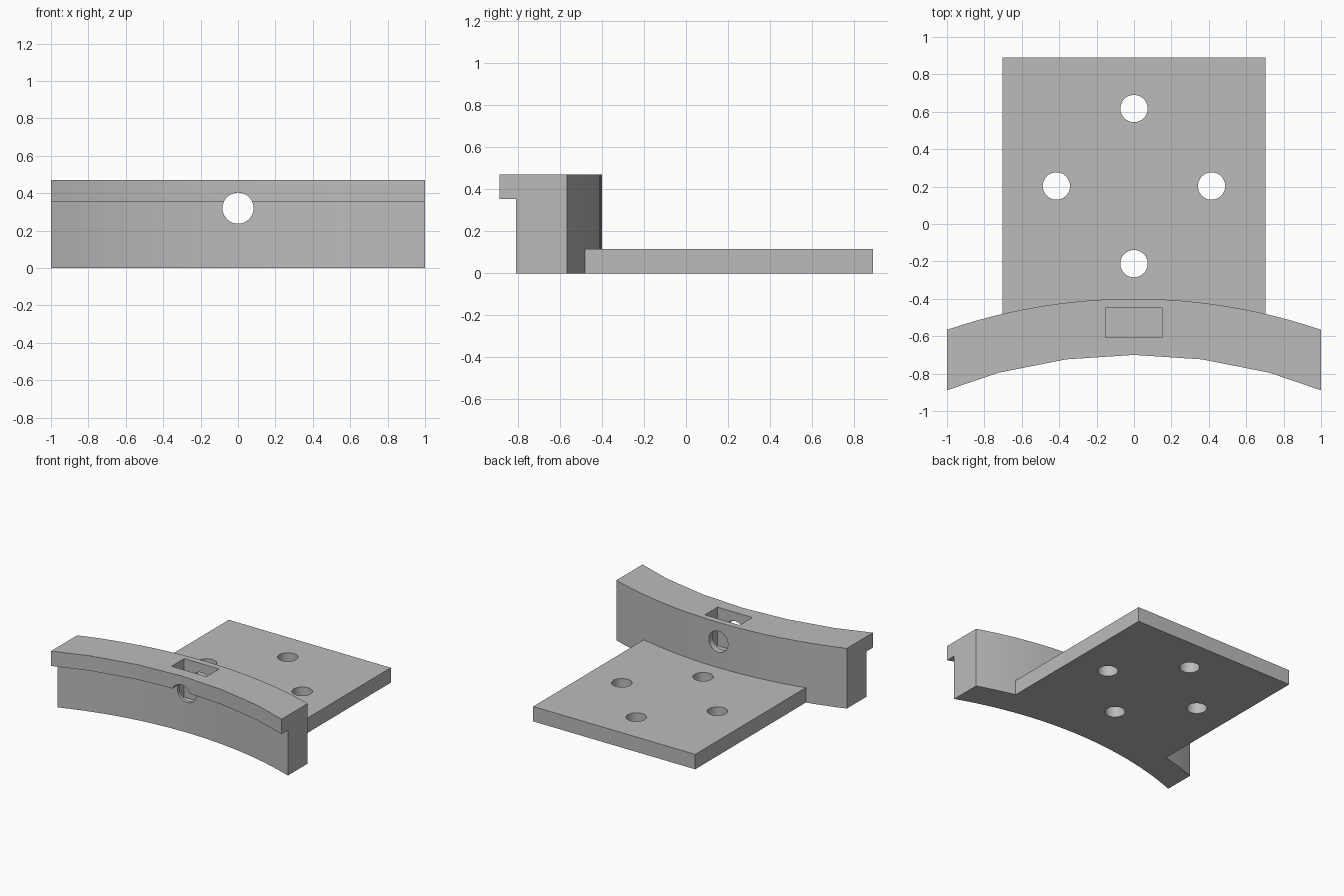
import bpy, bmesh, math

cube = bpy.data.objects.get("Cube")
if cube:
    bpy.data.objects.remove(cube, do_unlink=True)

ARC_Y = -3.5          # centre of the curved wall
TOP = 0.472
LIP_Z = 0.355
PLATE_Z = 0.117

grey = bpy.data.materials.new("plain grey")
grey.use_nodes = True
colour = (0.5, 0.5, 0.5, 1)
grey.diffuse_color = colour
grey.node_tree.nodes["Principled BSDF"].inputs["Base Color"].default_value = colour


def prism(name, outline, z0, z1):
    """Extrude a flat outline from z0 up to z1."""
    bm = bmesh.new()
    face = bm.faces.new([bm.verts.new((x, y, z0)) for x, y in outline])
    grown = bmesh.ops.extrude_face_region(bm, geom=[face])["geom"]
    verts = [v for v in grown if isinstance(v, bmesh.types.BMVert)]
    bmesh.ops.translate(bm, verts=verts, vec=(0, 0, z1 - z0))
    bmesh.ops.recalc_face_normals(bm, faces=bm.faces)
    mesh = bpy.data.meshes.new(name)
    bm.to_mesh(mesh)
    bm.free()
    mesh.materials.append(grey)
    obj = bpy.data.objects.new(name, mesh)
    bpy.context.collection.objects.link(obj)
    return obj


def box(name, x, y0, y1, z0, z1):
    return prism(name, [(-x, y0), (x, y0), (x, y1), (-x, y1)], z0, z1)


def cylinder(name, radius, centre, length, along_y=False):
    ring = [i * math.tau / 48 for i in range(48)]
    obj = prism(name, [(radius * math.cos(a), radius * math.sin(a)) for a in ring],
                -length / 2, length / 2)
    obj.location = centre
    if along_y:
        obj.rotation_euler.x = math.pi / 2
    return obj


def arc(radius, steps=24):
    """Points of a wall arc from x = -1 to x = 1."""
    xs = [-1 + 2 * i / steps for i in range(steps + 1)]
    return [(x, ARC_Y + math.sqrt(radius ** 2 - x * x)) for x in xs]


def combine(target, other, operation):
    mod = target.modifiers.new(other.name, "BOOLEAN")
    mod.operation = operation
    mod.solver = "EXACT"
    mod.object = other
    bpy.context.view_layer.update()
    bpy.context.view_layer.objects.active = target
    bpy.ops.object.modifier_apply(modifier=mod.name)
    bpy.data.objects.remove(other, do_unlink=True)


# Curved wall
bracket = prism("mounting_bracket", arc(2.87) + arc(3.1)[::-1], 0, TOP)

# Overhanging lip with a coarsely faceted front edge
half = [(2.8 * math.sin(math.radians(a)), ARC_Y + 2.8 * math.cos(math.radians(a)))
        for a in (7.5, 15)]
half.append((1, -0.889))
front = [(-x, y) for x, y in half[::-1]] + [(0, ARC_Y + 2.8)] + half
combine(bracket, prism("lip", front + arc(2.95)[::-1], LIP_Z, TOP), "UNION")

# Base plate
combine(bracket, box("base_plate", 0.703, -0.55, 0.89, 0, PLATE_Z), "UNION")

# Screw holes in the plate
for x, y in ((0, 0.617), (0, -0.212), (0.415, 0.203), (-0.415, 0.203)):
    combine(bracket, cylinder("screw_hole", 0.073, (x, y, 0), 0.5), "DIFFERENCE")

# Bolt hole through the wall and nut slot from above
combine(bracket, cylinder("bolt_hole", 0.083, (0, -0.6, 0.32), 0.8, True), "DIFFERENCE")
combine(bracket, box("nut_slot", 0.152, -0.607, -0.45, 0.17, 0.7), "DIFFERENCE")

bpy.ops.object.select_all(action="DESELECT")
bracket.select_set(True)
bpy.context.view_layer.objects.active = bracket
bpy.ops.object.shade_smooth_by_angle(angle=math.radians(30))
